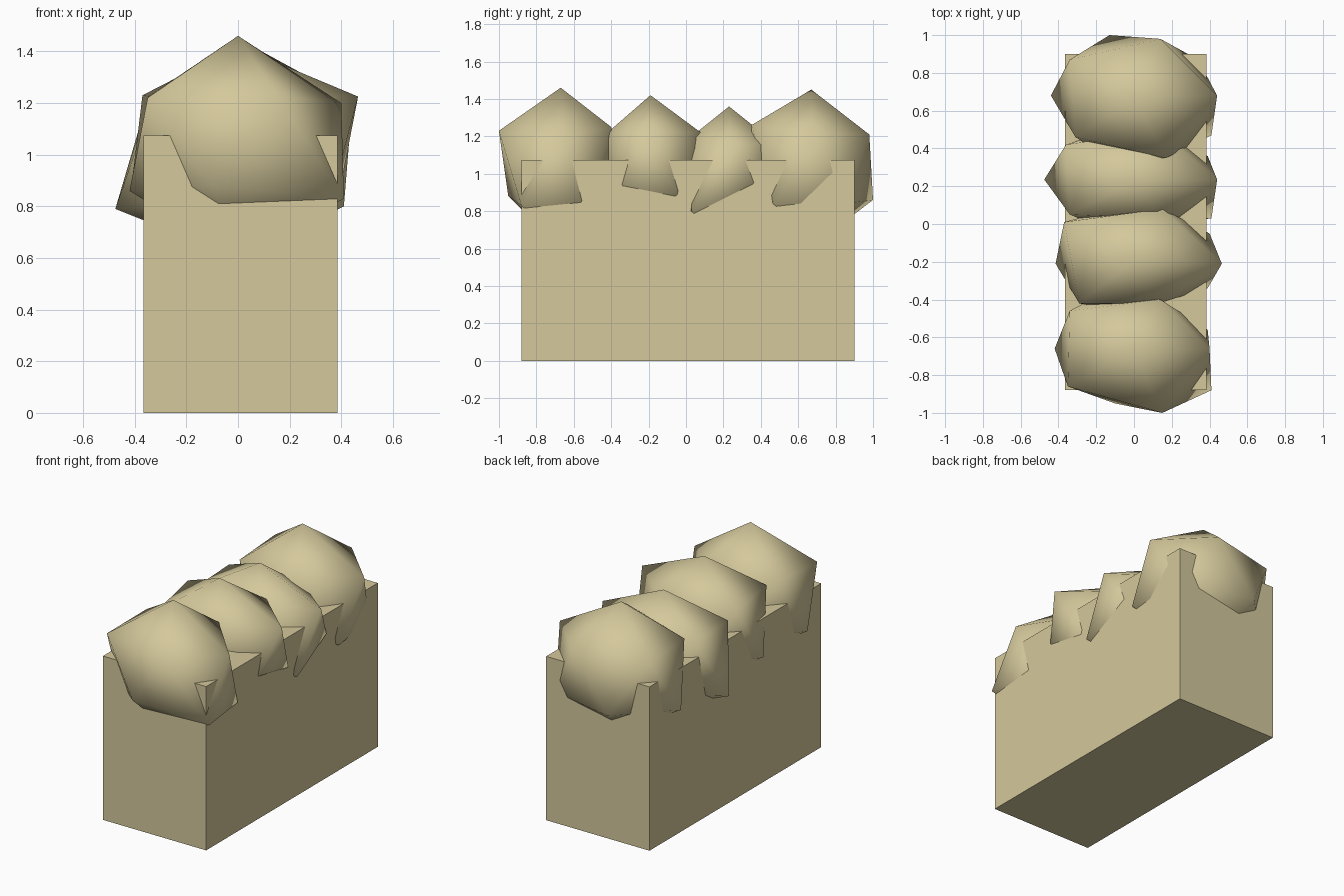
import bpy, bmesh
from mathutils import Vector

mat = bpy.data.materials.new("pale_straw")
mat.diffuse_color = (0.66, 0.58, 0.33, 1)


def add_object(name, bm, smooth):
    me = bpy.data.meshes.new(name)
    for f in bm.faces:
        f.smooth = smooth
    bm.to_mesh(me)
    bm.free()
    me.materials.append(mat)
    ob = bpy.data.objects.new(name, me)
    bpy.context.collection.objects.link(ob)
    return ob


# Planter box
bm = bmesh.new()
bmesh.ops.create_cube(bm, size=1)
for v in bm.verts:
    v.co = Vector((0.01 + v.co.x * 0.75, 0.01 + v.co.y * 1.78, (v.co.z + 0.5) * 1.075))
add_object("planter_box", bm, False)


# Shrub: a stretched icosahedron whose nearest corners are pulled to irregular tips
def shrub(name, centre, radii, tips):
    bm = bmesh.new()
    bmesh.ops.create_icosphere(bm, subdivisions=1, radius=1)
    for v in bm.verts:
        v.co = Vector([c + r * p for c, r, p in zip(centre, radii, v.co)])
    free = list(bm.verts)
    for tip in tips:
        t = Vector(tip)
        v = min(free, key=lambda w: (w.co - t).length)
        v.co = t
        free.remove(v)
    add_object(name, bm, True)


shrub("shrub_front", (0, -0.67, 1.03), (0.47, 0.38, 0.43), [
    (0.15, -1.0, 1.23), (-0.35, -0.86, 1.22), (-0.34, -0.46, 1.23), (0.14, -0.40, 1.25),
    (0.40, -0.66, 1.20), (-0.10, -0.95, 0.88), (0.41, -0.88, 0.83), (-0.42, -0.66, 0.86),
    (0.39, -0.56, 0.85)])
shrub("shrub_mid_front", (0, -0.19, 1.02), (0.48, 0.31, 0.40), [
    (0.465, -0.21, 1.225), (-0.37, 0.01, 1.23), (-0.29, -0.42, 1.22), (0.15, 0.08, 1.22),
    (0.13, -0.42, 1.22), (-0.415, -0.21, 0.86), (0.40, -0.05, 0.89), (0.39, -0.34, 0.94)])
shrub("shrub_mid_back", (0, 0.23, 0.98), (0.48, 0.31, 0.38), [
    (0.44, 0.235, 1.17), (-0.36, 0.42, 1.18), (-0.34, 0.05, 1.18), (0.15, 0.03, 1.20),
    (-0.475, 0.235, 0.79), (0.41, 0.03, 0.80), (0.39, 0.36, 0.95)])
shrub("shrub_back", (0, 0.67, 1.03), (0.47, 0.38, 0.42), [
    (0.14, 0.98, 1.21), (0.17, 0.35, 1.26), (0.44, 0.68, 1.21), (-0.34, 0.87, 1.21),
    (-0.31, 0.46, 1.21), (-0.13, 1.0, 0.86), (-0.44, 0.68, 0.86), (0.41, 0.47, 0.84)])
